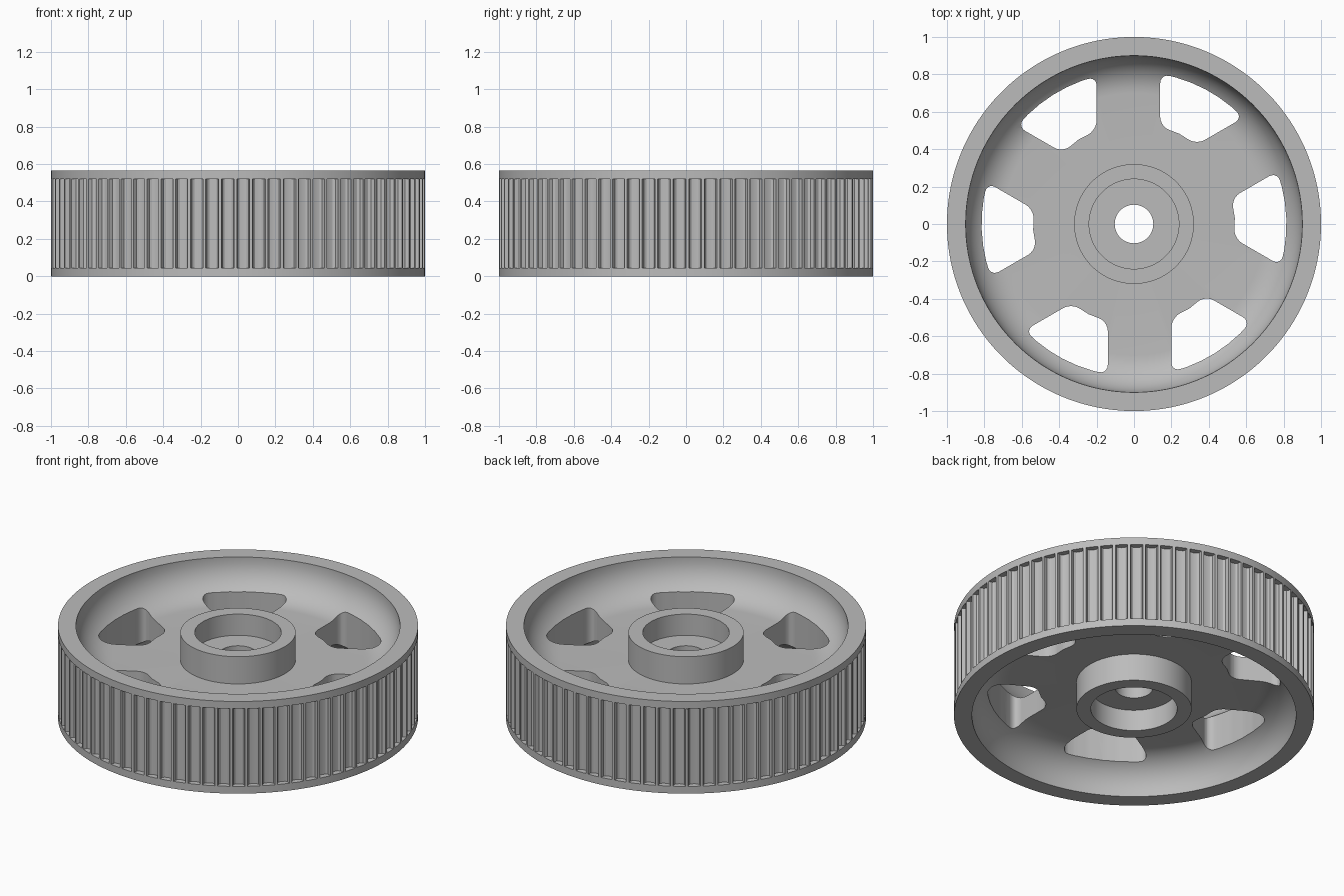
import bpy, bmesh, math
from mathutils import Matrix

cube = bpy.data.objects.get("Cube")
if cube:
    bpy.data.objects.remove(cube, do_unlink=True)

MID = 0.2825      # height of the wheel's middle plane
TEETH = 75
SPOKES = 6

grey = bpy.data.materials.new("plain_grey")
grey.use_nodes = True
grey.diffuse_color = (0.5, 0.5, 0.5, 1)
shader = next(n for n in grey.node_tree.nodes if n.type == 'BSDF_PRINCIPLED')
shader.inputs["Base Color"].default_value = grey.diffuse_color


def make_object(name, bm):
    mesh = bpy.data.meshes.new(name)
    bm.to_mesh(mesh)
    bm.free()
    mesh.materials.append(grey)
    obj = bpy.data.objects.new(name, mesh)
    bpy.context.collection.objects.link(obj)
    return obj


def activate(obj):
    bpy.ops.object.select_all(action='DESELECT')
    obj.select_set(True)
    bpy.context.view_layer.objects.active = obj


def polar(radius, angle, z=0.0):
    return (radius * math.cos(angle), radius * math.sin(angle), z)


def lathe(profile, steps):
    """Revolve a closed (radius, height) profile around z."""
    bm = bmesh.new()
    rings = [[bm.verts.new(polar(r, math.tau * i / steps, z)) for r, z in profile]
             for i in range(steps)]
    count = len(profile)
    for i in range(steps):
        a, b = rings[i], rings[(i + 1) % steps]
        for j in range(count):
            k = (j + 1) % count
            bm.faces.new((a[j], b[j], b[k], a[k]))
    bmesh.ops.recalc_face_normals(bm, faces=bm.faces)
    return bm


# Wheel body: bored hub, web, filleted rim and lips, mirrored about the middle
fillet = [(0.7 + 0.2 * math.sin(a), 0.273 - 0.2 * math.cos(a))
          for a in (math.pi / 2 * i / 10 for i in range(11))]
half = [(0.103, 0.11), (0.24, 0.11), (0.24, 0.24), (0.32, 0.24), (0.32, 0.073)]
half += fillet + [(0.9, MID), (1, MID), (1, 0.238), (0.94, 0.238)]
profile = [(r, MID + h) for r, h in half] + [(r, MID - h) for r, h in reversed(half)]
wheel = make_object("wheel_body", lathe(profile, 2 * TEETH))

# Window cutter: parallel-sided spokes, set slightly off the wheel's axis
INNER, OUTER = 0.54, 0.815
NEAR, FAR = 0.14, 0.2


def window_arc(radius, steps):
    start = math.acos(NEAR / radius)
    end = math.acos(-FAR / radius) - math.tau / SPOKES
    return [polar(radius, start + (end - start) * i / steps, -0.2)
            for i in range(steps + 1)]


outer_arc, inner_arc = window_arc(OUTER, 6), window_arc(INNER, 2)
outline = outer_arc + inner_arc[::-1]
corners = [outer_arc[0], outer_arc[-1], inner_arc[0], inner_arc[-1]]

bm = bmesh.new()
base = bm.faces.new([bm.verts.new(p) for p in outline])
grown = bmesh.ops.extrude_face_region(bm, geom=[base])["geom"]
bmesh.ops.translate(bm, vec=(0, 0, 1),
                    verts=[v for v in grown if isinstance(v, bmesh.types.BMVert)])


def at_corner(edge):
    a, b = (v.co for v in edge.verts)
    upright = abs(a.z - b.z) > 0.5
    return upright and any(math.dist(a[:2], c[:2]) < 0.001 for c in corners)


if not any(f.normal.z < -0.5 and f.calc_center_median().z < 0 for f in bm.faces):
    bmesh.ops.recalc_face_normals(bm, faces=bm.faces)
bmesh.ops.bevel(bm, geom=[e for e in bm.edges if at_corner(e)], offset=0.05,
                segments=5, profile=0.5, affect='EDGES')
single = bm.faces[:] + bm.edges[:] + bm.verts[:]
for i in range(1, SPOKES):
    copy = bmesh.ops.duplicate(bm, geom=single)["geom"]
    bmesh.ops.rotate(bm, matrix=Matrix.Rotation(math.tau * i / SPOKES, 3, 'Z'),
                     verts=[v for v in copy if isinstance(v, bmesh.types.BMVert)])
bmesh.ops.recalc_face_normals(bm, faces=bm.faces)
cutter = make_object("window_cutter", bm)
cutter.hide_render = True

cut = wheel.modifiers.new("windows", 'BOOLEAN')
cut.operation = 'DIFFERENCE'
cut.solver = 'EXACT'
cut.object = cutter
activate(wheel)
bpy.ops.object.modifier_apply(modifier=cut.name)
bpy.data.objects.remove(cutter, do_unlink=True)

# Grooved tread: rounded grooves between narrow lands
tooth = [(0, 1), (0.18, 1), (0.23, 0.978), (0.36, 0.968),
         (0.59, 0.965), (0.82, 0.968), (0.95, 0.978)]
bm = bmesh.new()
columns = []
for i in range(TEETH):
    for part, radius in tooth:
        angle = math.tau * (i + part) / TEETH
        columns.append([bm.verts.new(polar(radius, angle, MID + h))
                        for h in (-0.238, 0.238)])
for i, (low, high) in enumerate(columns):
    next_low, next_high = columns[(i + 1) % len(columns)]
    bm.faces.new((low, next_low, next_high, high))
tread = make_object("grooved_tread", bm)

for obj in (wheel, tread):
    activate(obj)
    bpy.ops.object.shade_smooth_by_angle(angle=math.radians(30))
